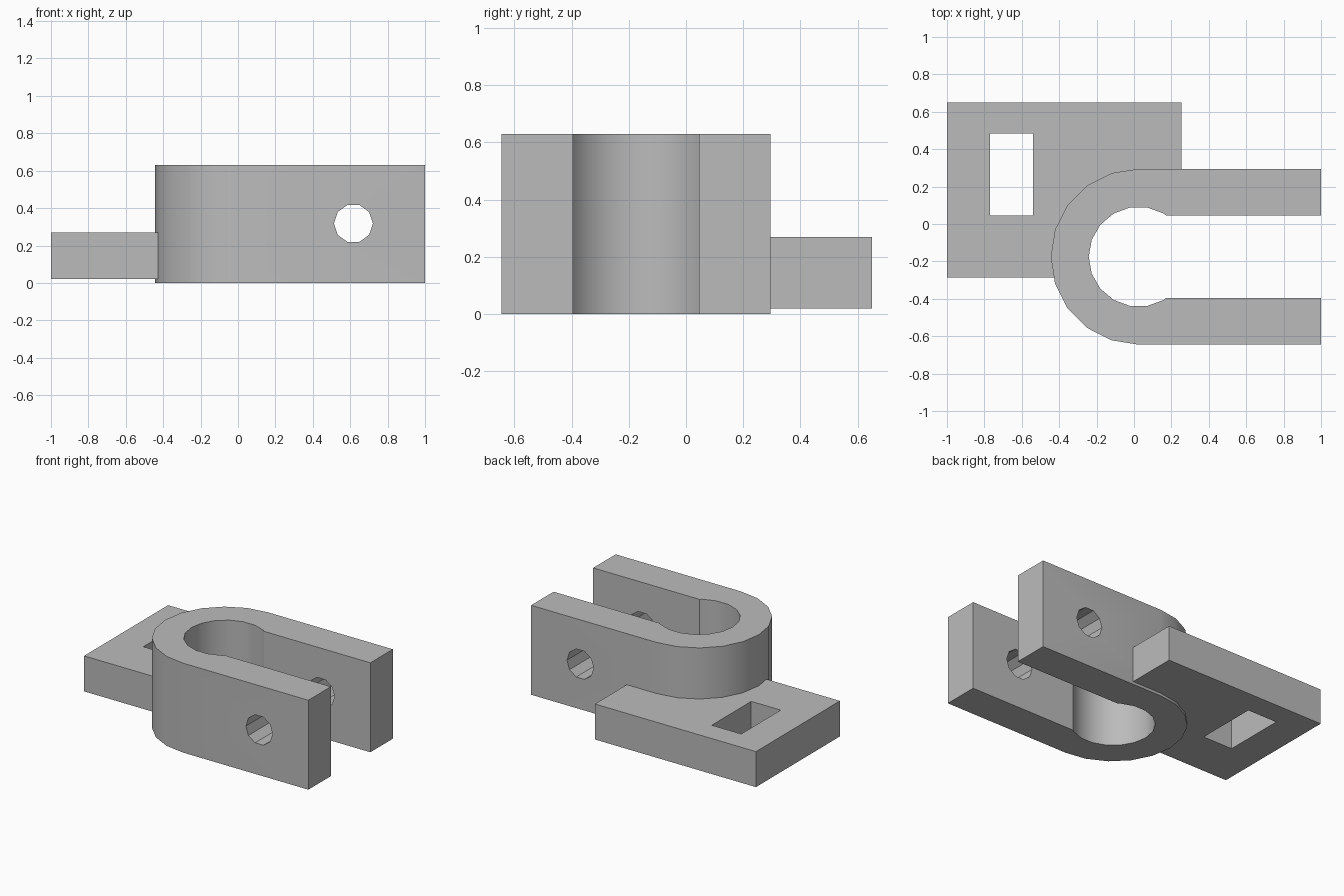
import bpy, bmesh
from math import radians, sin, cos, asin
from mathutils import Vector

if "Cube" in bpy.data.objects:
    bpy.data.objects.remove(bpy.data.objects["Cube"], do_unlink=True)

grey = bpy.data.materials.new("plain grey")
grey.use_nodes = True
COLOUR = (0.5, 0.5, 0.5, 1)
grey.diffuse_color = COLOUR
grey.node_tree.nodes["Principled BSDF"].inputs["Base Color"].default_value = COLOUR

CENTRE = Vector((0.025, -0.175))   # axis of the bend
OUTER, BORE, SLOT = 0.47, 0.267, 0.22


def arc(radius, start, end, steps):
    """Points on a circle about the bend axis, angles in degrees."""
    angles = [radians(start + (end - start) * i / steps) for i in range(steps + 1)]
    return [CENTRE + radius * Vector((cos(a), sin(a))) for a in angles]


def extrude(name, outline, z0, z1):
    bm = bmesh.new()
    face = bm.faces.new([bm.verts.new((p[0], p[1], z0)) for p in outline])
    top = bmesh.ops.extrude_face_region(bm, geom=[face])["geom"]
    bmesh.ops.translate(bm, vec=(0, 0, z1 - z0),
                        verts=[g for g in top if isinstance(g, bmesh.types.BMVert)])
    bmesh.ops.recalc_face_normals(bm, faces=bm.faces)
    mesh = bpy.data.meshes.new(name)
    bm.to_mesh(mesh)
    bm.free()
    mesh.materials.append(grey)
    obj = bpy.data.objects.new(name, mesh)
    bpy.context.collection.objects.link(obj)
    return obj


def activate(obj):
    bpy.ops.object.select_all(action="DESELECT")
    obj.select_set(True)
    bpy.context.view_layer.objects.active = obj


def cut(obj, cutter):
    cutter.hide_render = True
    mod = obj.modifiers.new("cut", "BOOLEAN")
    mod.operation, mod.solver, mod.object = "DIFFERENCE", "EXACT", cutter
    activate(obj)
    bpy.ops.object.modifier_apply(modifier=mod.name)
    bpy.data.objects.remove(cutter, do_unlink=True)


# Clevis: bent strap with a bore slightly wider than its slot
slot_x = 0.172
low, high = CENTRE.y - SLOT, CENTRE.y + SLOT
clevis = extrude("clevis", [(1, CENTRE.y + OUTER)] + arc(OUTER, 90, 270, 10)
                 + [(1, CENTRE.y - OUTER), (1, low), (slot_x, low)]
                 + arc(BORE, 300, 60, 12) + [(slot_x, high), (1, high)], 0, 0.63)

# Cross pin hole through both arms
bpy.ops.mesh.primitive_cylinder_add(vertices=10, radius=0.104, depth=2,
                                    location=(0.617, 0, 0.318),
                                    rotation=(radians(90), radians(90), 0))
cut(clevis, bpy.context.object)

# Mounting plate, its inner edge buried in the wall of the bend
front, back, left = -0.285, 0.65, 0.255
seat = 0.43
meet = 180 + asin((CENTRE.y - front) / seat) * 180 / 3.14159265
seat_arc = arc(seat, meet, 90, 10)
plate = extrude("mounting_plate", [(-1, front)] + seat_arc
                + [(left, CENTRE.y + seat), (left, back), (-1, back)], 0.02, 0.27)

# Rectangular window in the plate
cut(plate, extrude("window_cutter",
                   [(-0.77, 0.045), (-0.54, 0.045), (-0.54, 0.485), (-0.77, 0.485)], -0.1, 0.4))

# Smooth bends, crisp corners
for part in (clevis, plate):
    activate(part)
    bpy.ops.object.shade_smooth_by_angle(angle=radians(30))
